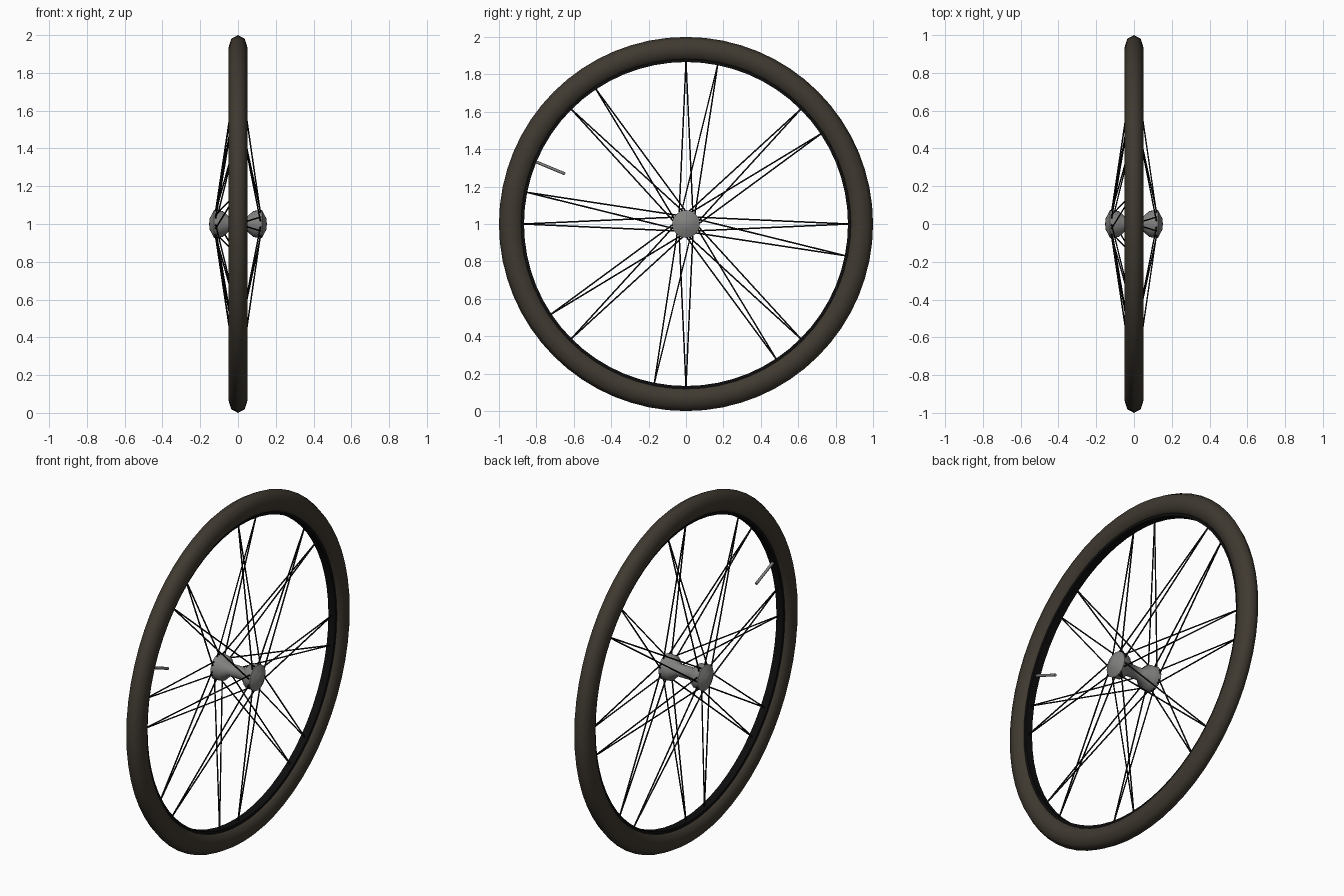
import bpy, bmesh
from math import sin, cos, tau, radians
from mathutils import Vector

cube = bpy.data.objects.get("Cube")
if cube:
    bpy.data.objects.remove(cube)

CENTRE = Vector((0, 0, 1))


def material(name, rgb):
    m = bpy.data.materials.new(name)
    m.use_nodes = True
    m.diffuse_color = (*rgb, 1)
    bsdf = m.node_tree.nodes["Principled BSDF"]
    bsdf.inputs["Base Color"].default_value = (*rgb, 1)
    bsdf.inputs["Roughness"].default_value = 0.7
    return m


rubber = material("brown rubber", (0.05, 0.041, 0.03))
black = material("black metal", (0.004, 0.004, 0.004))
steel = material("grey steel", (0.22, 0.22, 0.215))


def finish(name, bm, mat, angle=60):
    bmesh.ops.remove_doubles(bm, verts=bm.verts, dist=1e-5)
    bmesh.ops.recalc_face_normals(bm, faces=bm.faces)
    mesh = bpy.data.meshes.new(name)
    bm.to_mesh(mesh)
    bm.free()
    mesh.materials.append(mat)
    ob = bpy.data.objects.new(name, mesh)
    ob.location = CENTRE
    bpy.context.collection.objects.link(ob)
    bpy.ops.object.select_all(action='DESELECT')
    ob.select_set(True)
    bpy.context.view_layer.objects.active = ob
    bpy.ops.object.shade_smooth_by_angle(angle=radians(angle))
    return ob


def lathe(name, profile, steps, mat, closed=False, angle=60):
    """Spin an (x, radius) profile around the axle."""
    bm = bmesh.new()
    verts = [bm.verts.new((x, 0, r)) for x, r in profile]
    edges = [bm.edges.new(pair) for pair in zip(verts, verts[1:])]
    if closed:
        edges.append(bm.edges.new((verts[-1], verts[0])))
    bmesh.ops.spin(bm, geom=verts + edges, cent=(0, 0, 0), axis=(1, 0, 0),
                   angle=tau, steps=steps)
    return finish(name, bm, mat, angle)


def rod(bm, a, b, radius, sides):
    """Straight rod between two points."""
    d = b - a
    rot = d.to_track_quat('Z', 'Y').to_matrix().to_4x4()
    rot.translation = (a + b) / 2
    bmesh.ops.create_cone(bm, cap_ends=True, segments=sides, radius1=radius,
                          radius2=radius, depth=d.length, matrix=rot)


def polar(x, r, angle, side=0):
    """Point at a clockwise angle from the top, shifted sideways."""
    c, s = cos(angle), sin(angle)
    return Vector((x, r * s + side * c, r * c - side * s))


# Tyre: eight-sided oval section
tyre = [(0.05 * sin(tau * i / 8), 0.935 + 0.065 * cos(tau * i / 8)) for i in range(8)]
lathe("tyre", tyre, 64, rubber, closed=True)

# Rim: narrow band lining the tyre
lathe("rim", [(-0.022, 0.866), (0.022, 0.866), (0.022, 0.89), (-0.022, 0.89)],
      64, black, closed=True, angle=30)

# Hub: waisted axle with a domed flange at each end
half = [(0.153, 0), (0.15, 0.03), (0.127, 0.074), (0.08, 0.069), (0.045, 0.035)]
lathe("hub", half + [(-x, r) for x, r in reversed(half)], 16, steel)

# Spokes: pairs meeting at the rim, the two sides staggered
for name, x, offset in (("left_spokes", 0.12, 0), ("right_spokes", -0.12, tau / 32)):
    bm = bmesh.new()
    for i in range(8):
        angle = offset + i * tau / 8
        for side in (-0.037, 0.037):
            rod(bm, polar(x, 0.05, angle, side), polar(0, 0.872, angle), 0.004, 6)
    finish(name, bm, black)

# Valve stem
bm = bmesh.new()
valve_angle = -tau * 3 / 16
rod(bm, polar(0, 0.88, valve_angle), polar(0, 0.7, valve_angle), 0.008, 8)
finish("valve_stem", bm, steel)
